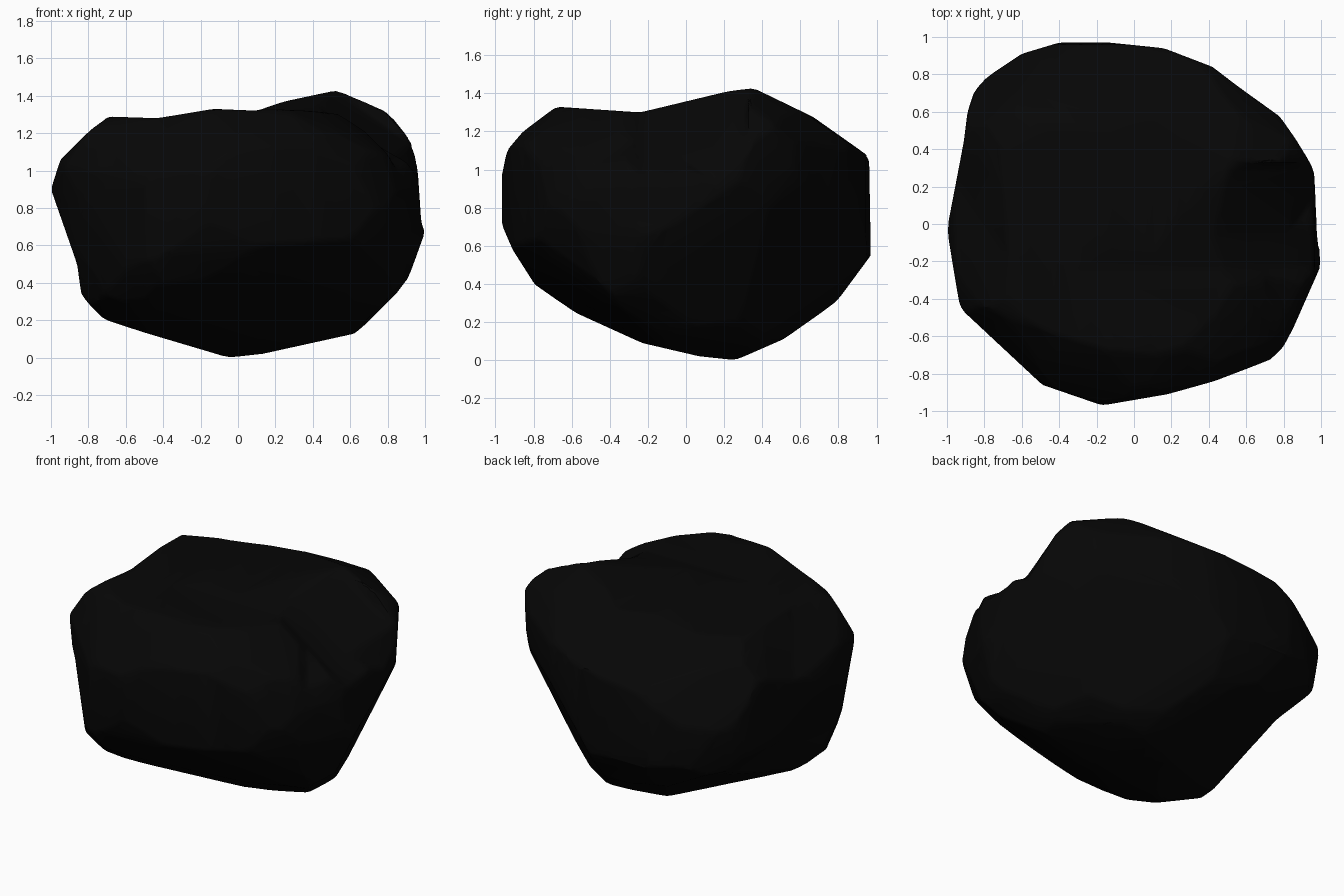
import bpy
import bmesh
import math
from mathutils import Vector

# Remove the default cube only
default_cube = bpy.data.objects.get("Cube")
if default_cube:
    bpy.data.objects.remove(default_cube, do_unlink=True)

MIDDLE = .715   # half the height of the boulder

# Outlines of the boulder, each chiselled straight through the block
front_outline = [
    (-1, .9), (-.94, 1.09), (-.9, 1.11), (-.86, 1.18), (-.73, 1.29), (-.43, 1.28),
    (-.13, 1.33), (.1, 1.32), (.25, 1.37), (.53, 1.43), (.83, 1.3), (.95, 1.16),
    (.98, .72), (1, .67), (.87, .31), (.63, .13), (.13, .02), (-.05, 0),
    (-.52, .14), (-.76, .22), (-.83, .28), (-.86, .5)]
side_outline = [
    (-.98, .9), (-.94, 1.1), (-.77, 1.3), (-.68, 1.33), (-.24, 1.3), (.3, 1.43),
    (.35, 1.43), (.68, 1.27), (.8, 1.19), (.96, 1.11), (.97, .55), (.8, .32),
    (.68, .21), (.58, .14), (.26, 0), (.07, .02), (-.23, .09), (-.67, .29),
    (-.77, .36), (-.91, .58), (-.97, .72)]
plan_outline = [
    (-1, -.03), (-.91, .44), (-.89, .6), (-.84, .75), (-.6, .91), (-.4, .97),
    (-.23, .98), (.16, .94), (.42, .84), (.55, .74), (.8, .56), (.97, .32), (.98, 0),
    (1, -.22), (.85, -.56), (.77, -.71), (.43, -.84), (.18, -.91), (-.17, -.97),
    (-.49, -.86), (-.93, -.45)]
front_corner_outline = [
    (-1.02, .34), (-.92, .47), (-.65, .61), (-.47, .77), (-.34, .86), (-.13, .84),
    (.42, .73), (.61, .68), (.79, .61), (.97, .38), (.95, .03), (.59, -.64),
    (.42, -.74), (.04, -.69), (-.58, -.55), (-.8, -.48), (-.92, -.35),
    (-.98, .08), (-1.02, .25)]
back_corner_outline = [
    (-.97, .49), (-.85, .64), (-.41, .7), (-.37, .76), (-.28, .79), (-.06, .85),
    (.16, .87), (.28, .85), (.51, .76), (.85, .47), (1.02, .2), (.94, -.22),
    (.83, -.5), (.67, -.59), (-.11, -.74), (-.34, -.71), (-.48, -.67),
    (-.58, -.55), (-.94, .13), (-.97, .27)]
underside_outline = [
    (-1.05, .07), (-.92, .44), (-.78, .52), (-.7, .53), (-.55, .8), (-.45, .89),
    (-.17, .92), (-.02, .92), (.7, .68), (.91, .47), (1.1, .19), (1.12, -.03),
    (.86, -.25), (.53, -.68), (.46, -.74), (.19, -.78), (-.1, -.76),
    (-.41, -.58), (-.77, -.35), (-.94, -.21)]
back_right_outline = [
    (-1.05, .05), (-.95, .4), (-.8, .6), (-.42, .83), (0, .88), (.43, .85),
    (.82, .55), (1.08, .35), (1.12, .1), (1.03, -.3), (.56, -.68), (.15, -.79),
    (-.1, -.8), (-.62, -.66), (-.9, -.4)]

# Cross-section of the gully that runs down one side below the peak
gully_section = [
    (-.6, 1.5), (-.45, .85), (-.23, .75), (-.05, .76), (.32, .88), (.36, 1.5)]


def make_prism(name, outline, turn, tilt, base_height):
    """Extrude an outline along a direction given by its turn and tilt in degrees."""
    turn, tilt = math.radians(turn), math.radians(tilt)
    across = Vector((math.cos(turn), math.sin(turn), 0))
    upward = Vector((-math.sin(turn) * math.sin(tilt),
                     math.cos(turn) * math.sin(tilt),
                     math.cos(tilt)))
    depth = across.cross(upward) * 3
    origin = Vector((0, 0, base_height))

    bm = bmesh.new()
    corners = [bm.verts.new(origin + across * a + upward * b - depth) for a, b in outline]
    cap = bm.faces.new(corners)
    extruded = bmesh.ops.extrude_face_region(bm, geom=[cap], use_keep_orig=True)
    moved = [item for item in extruded["geom"] if isinstance(item, bmesh.types.BMVert)]
    bmesh.ops.translate(bm, verts=moved, vec=depth * 2)
    bmesh.ops.recalc_face_normals(bm, faces=bm.faces[:])
    mesh = bpy.data.meshes.new(name)
    bm.to_mesh(mesh)
    bm.free()

    prism = bpy.data.objects.new(name, mesh)
    bpy.context.scene.collection.objects.link(prism)
    return prism


# Rough block and the prisms that chisel it
boulder = make_prism("boulder", front_outline, 0, 0, 0)
gully = make_prism("gully_cutter", gully_section, 90, -35, MIDDLE)
cutters = [
    make_prism("side_cutter", side_outline, 90, 0, 0),
    make_prism("plan_cutter", plan_outline, 0, 90, MIDDLE),
    make_prism("front_corner_cutter", front_corner_outline, 35, 30, MIDDLE),
    make_prism("back_corner_cutter", back_corner_outline, 215, 30, MIDDLE),
    make_prism("underside_cutter", underside_outline, 145, -30, MIDDLE),
    make_prism("back_right_cutter", back_right_outline, 145, 30, MIDDLE),
    gully,
]
for cutter in cutters:
    cutter.hide_render = True
    chisel = boulder.modifiers.new("chisel", "BOOLEAN")
    chisel.operation = "DIFFERENCE" if cutter == gully else "INTERSECT"
    chisel.solver = "EXACT"
    chisel.object = cutter

# Wear the edges slightly, then reduce to irregular facets
remesh = boulder.modifiers.new("even_surface", "REMESH")
remesh.mode = "VOXEL"
remesh.voxel_size = .022
wear = boulder.modifiers.new("worn_edges", "SMOOTH")
wear.factor = .5
wear.iterations = 2
facets = boulder.modifiers.new("facets", "DECIMATE")
facets.ratio = .05

# Bake the modifiers and discard the cutters
bpy.context.view_layer.update()
depsgraph = bpy.context.evaluated_depsgraph_get()
baked = bpy.data.meshes.new_from_object(boulder.evaluated_get(depsgraph))
boulder.modifiers.clear()
boulder.data = baked
for cutter in cutters:
    bpy.data.objects.remove(cutter, do_unlink=True)

# Black stone colour
stone = bpy.data.materials.new("black_stone")
stone.use_nodes = True
colour = (.002, .002, .002, 1)
stone.diffuse_color = colour
for node in stone.node_tree.nodes:
    if node.type == "BSDF_PRINCIPLED":
        node.inputs["Base Color"].default_value = colour
baked.materials.clear()
baked.materials.append(stone)

# Smooth faces with crisp ridges
bpy.ops.object.select_all(action="DESELECT")
boulder.select_set(True)
bpy.context.view_layer.objects.active = boulder
bpy.ops.object.shade_smooth_by_angle(angle=math.radians(25))
